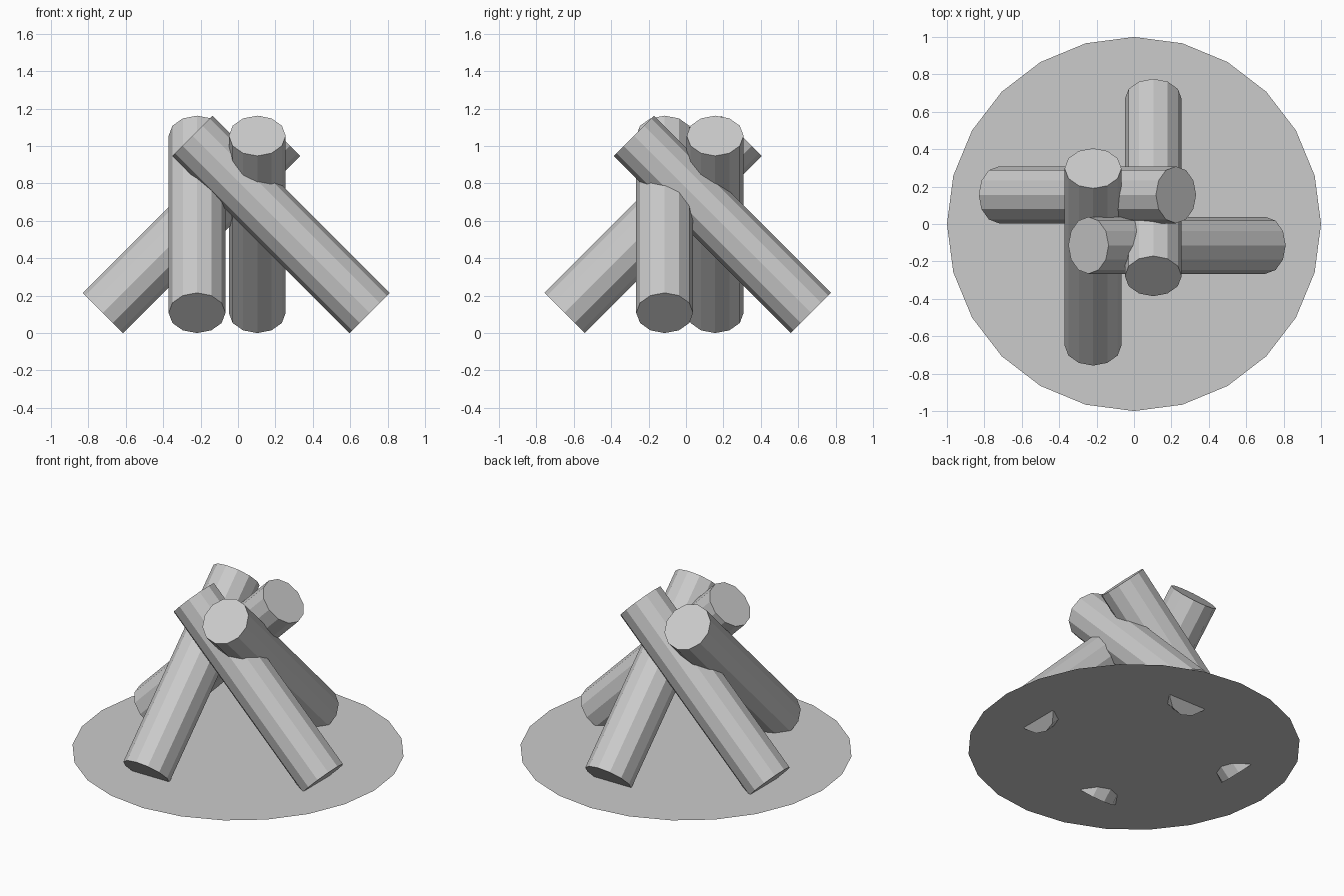
import bpy
from math import pi, sqrt

if "Cube" in bpy.data.objects:
    bpy.data.objects.remove(bpy.data.objects["Cube"])

RADIUS = 0.152
SPAN = 0.947           # horizontal (and vertical) run of each 45 degree log
MID_Z = 0.1075 + SPAN / 2


def log(name, x, y, rotation):
    """Twelve-sided log tilted 45 degrees about one axis."""
    bpy.ops.mesh.primitive_cylinder_add(
        vertices=12, radius=RADIUS, depth=SPAN * sqrt(2),
        location=(x, y, MID_Z), rotation=rotation)
    bpy.context.object.name = name


# Ash bed: a flat disc that the log ends poke through
bpy.ops.mesh.primitive_circle_add(
    vertices=24, radius=1, fill_type='NGON', location=(0, 0, 0.062))
bpy.context.object.name = "ash_bed"

# Four logs leaning into each other
log("right_log", 0.23, -0.114, (0, -pi / 4, 0))
log("left_log", -0.249, 0.156, (0, pi / 4, 0))
log("front_log", -0.219, -0.176, (-pi / 4, 0, 0))
log("back_log", 0.103, 0.195, (pi / 4, 0, 0))
